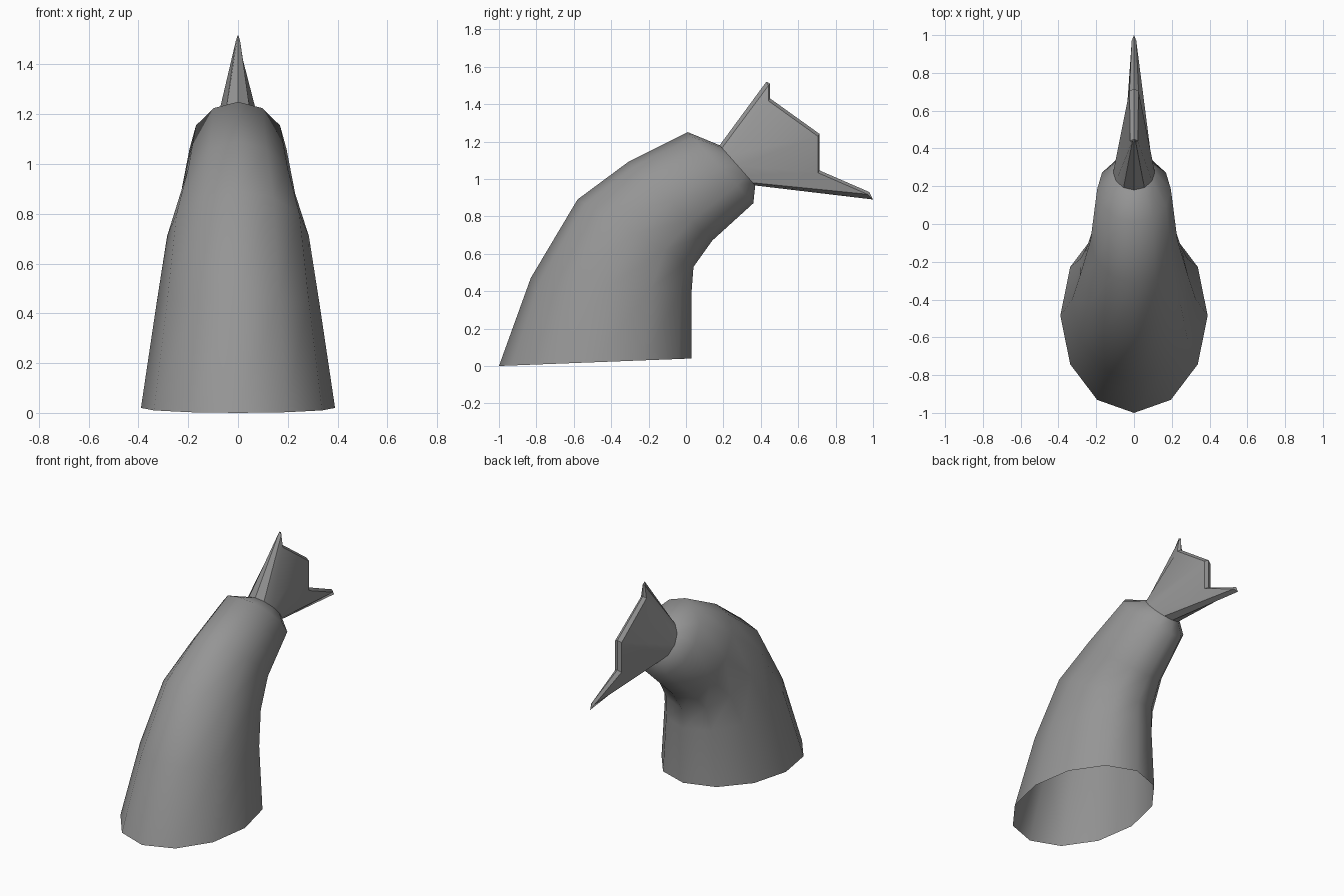
import bpy, bmesh, math
from mathutils import Vector

cube = bpy.data.objects.get("Cube")
if cube:
    bpy.data.objects.remove(cube, do_unlink=True)

SIDES = 12
grey = bpy.data.materials.new("mid grey")
grey.use_nodes = True
grey.diffuse_color = (0.3, 0.3, 0.3, 1)
grey.node_tree.nodes["Principled BSDF"].inputs["Base Color"].default_value = grey.diffuse_color


def ring(bm, outer, inner, half_width):
    """Elliptical ring between an outer and an inner (y, z) point."""
    a, b = Vector((0, *outer)), Vector((0, *inner))
    verts = []
    for i in range(SIDES):
        t = math.tau * i / SIDES
        p = (a + b) / 2 + (a - b) / 2 * math.cos(t)
        p.x = half_width * math.sin(t)
        verts.append(bm.verts.new(p))
    return verts


def bridge(bm, low, high):
    for i in range(SIDES):
        j = (i + 1) % SIDES
        bm.faces.new((low[i], low[j], high[j], high[i]))


def finish(bm, name, angle):
    mesh = bpy.data.meshes.new(name)
    bm.to_mesh(mesh)
    bm.free()
    mesh.materials.append(grey)
    obj = bpy.data.objects.new(name, mesh)
    bpy.context.collection.objects.link(obj)
    bpy.ops.object.select_all(action="DESELECT")
    obj.select_set(True)
    bpy.context.view_layer.objects.active = obj
    bpy.ops.object.shade_smooth_by_angle(angle=math.radians(angle))


# Curved body, open at the bottom: outer point, inner point, half width
root = ((0.18, 1.18), (0.37, 0.965), 0.11)
sections = [
    ((-1.0, 0.0), (0.03, 0.04), 0.39),
    ((-0.83, 0.47), (0.03, 0.40), 0.328),
    ((-0.58, 0.89), (0.04, 0.53), 0.285),
    ((-0.31, 1.09), (0.14, 0.67), 0.23),
    ((0.01, 1.25), (0.36, 0.87), 0.195),
    root,
]
bm = bmesh.new()
rings = [ring(bm, *s) for s in sections]
for low, high in zip(rings, rings[1:]):
    bridge(bm, low, high)
finish(bm, "tail_body", 60)

# Fin: the round root flattens into a thin notched trailing edge
edge = [(0.43, 1.52), (0.45, 1.51), (0.45, 1.43), (0.715, 1.24),
        (0.715, 1.045), (0.98, 0.93), (1.0, 0.89)]
thick = [0, 0.008, 0.02, 0.024, 0.024, 0.012, 0]
bm = bmesh.new()
base = ring(bm, *root)
ridge = [bm.verts.new((0, y, z)) for y, z in edge]
rim = [None] * SIDES
rim[0], rim[6] = ridge[0], ridge[6]
for k in range(1, 6):
    y, z = edge[k]
    for i, side in ((k, 1), (SIDES - k, -1)):
        rim[i] = bm.verts.new((side * thick[k], y - 0.01, z - 0.012))
bridge(bm, base, rim)

# Narrow bevelled trailing edge
for side in (rim[:7], [rim[0]] + rim[:5:-1]):
    for k in range(6):
        corners = (side[k], side[k + 1], ridge[k + 1], ridge[k])
        bm.faces.new(list(dict.fromkeys(corners)))
bmesh.ops.recalc_face_normals(bm, faces=bm.faces)
finish(bm, "tail_fin", 35)
